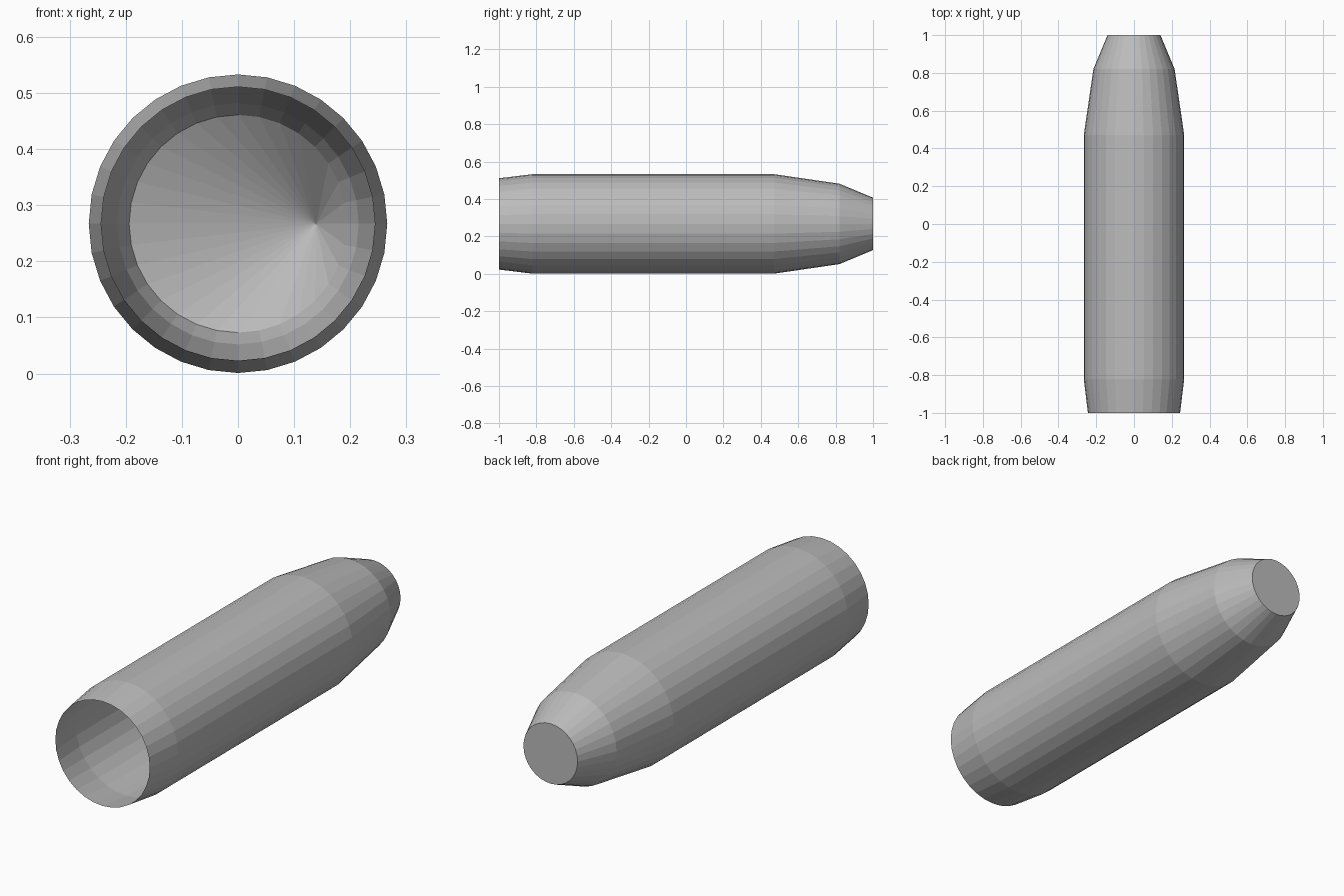
import bpy, bmesh, math

if "Cube" in bpy.data.objects:
    bpy.data.objects.remove(bpy.data.objects["Cube"])

SIDES = 32
MID_Z = 0.267

grey = bpy.data.materials.new("plain_grey")
grey.diffuse_color = (0.5, 0.5, 0.5, 1.0)
grey.use_nodes = True
grey.node_tree.nodes["Principled BSDF"].inputs["Base Color"].default_value = grey.diffuse_color


def ring(bm, radius, y):
    """Circle of vertices around the long (y) axis."""
    step = 2 * math.pi / SIDES
    return [bm.verts.new((radius * math.cos(i * step), y,
                          MID_Z + radius * math.sin(i * step)))
            for i in range(SIDES)]


def finish(bm, name):
    mesh = bpy.data.meshes.new(name)
    bm.to_mesh(mesh)
    bm.free()
    mesh.materials.append(grey)
    obj = bpy.data.objects.new(name, mesh)
    bpy.context.collection.objects.link(obj)


# Thin tapered shell, open at the front and capped at the back
bm = bmesh.new()
profile = [(0.244, -1.0), (0.266, -0.82), (0.266, 0.47), (0.215, 0.82), (0.14, 1.0)]
rings = [ring(bm, r, y) for r, y in profile]
for a, b in zip(rings, rings[1:]):
    for i in range(SIDES):
        j = (i + 1) % SIDES
        bm.faces.new((a[i], b[i], b[j], a[j]))
bm.faces.new(rings[-1])
bmesh.ops.recalc_face_normals(bm, faces=bm.faces)
# cap must face the back
if bm.faces[:][-1].normal.y < 0:
    bmesh.ops.reverse_faces(bm, faces=bm.faces[:])
finish(bm, "tapered_shell")

# Off-centre fan closing the inside of the nose, meeting on the cap rim
bm = bmesh.new()
base = ring(bm, 0.194, 0.868)
tip = bm.verts.new((0.139, 0.998, MID_Z))
for i in range(SIDES):
    f = bm.faces.new((base[i], base[(i + 1) % SIDES], tip))
    f.normal_update()
    if f.normal.y > 0:
        f.normal_flip()
finish(bm, "inner_nose_fan")
